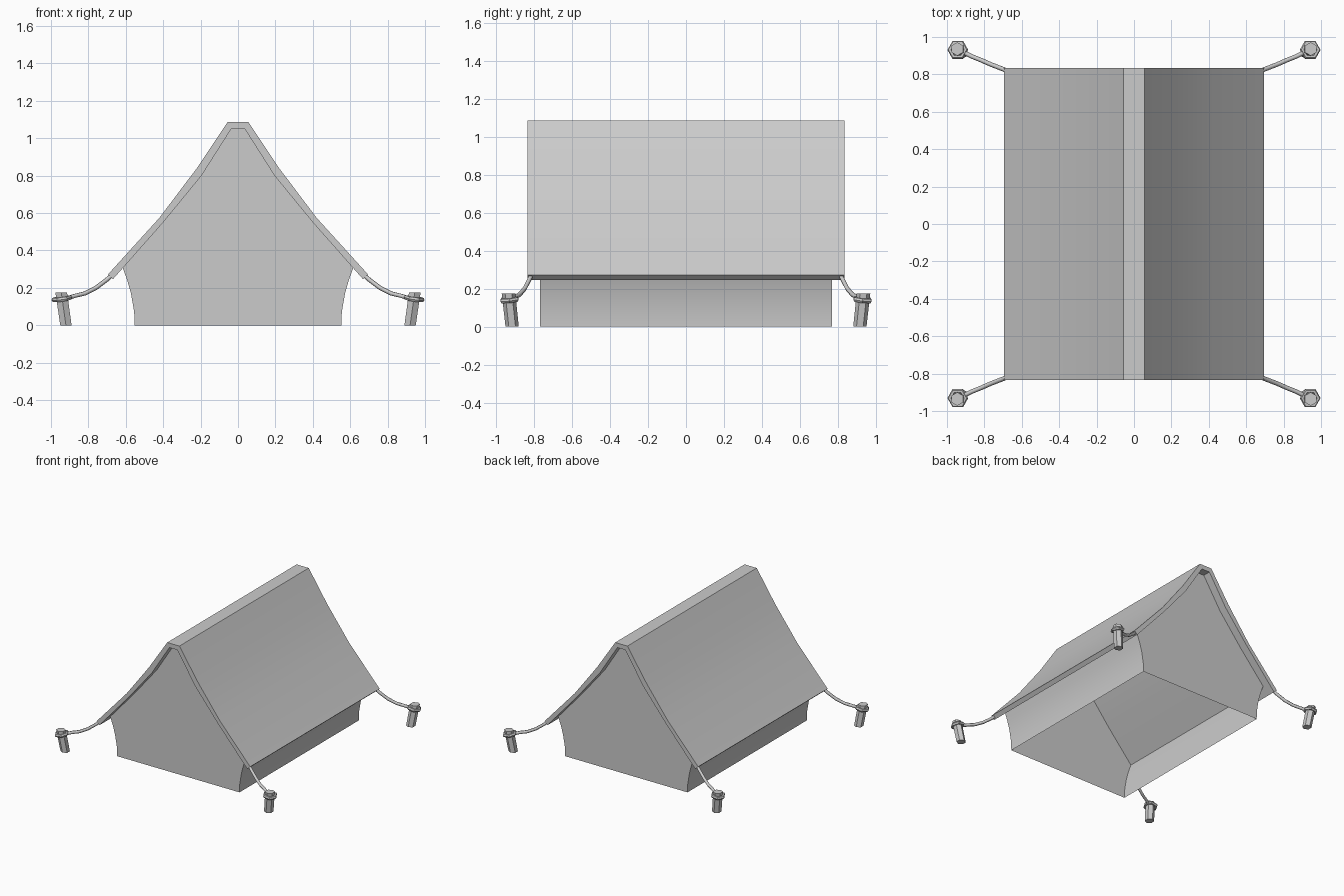
import bpy, bmesh
from mathutils import Vector, Matrix

if "Cube" in bpy.data.objects:
    bpy.data.objects.remove(bpy.data.objects["Cube"])


def finish(bm, name):
    bmesh.ops.recalc_face_normals(bm, faces=bm.faces)
    me = bpy.data.meshes.new(name)
    bm.to_mesh(me)
    bm.free()
    me.shade_smooth()
    me.set_sharp_from_angle(angle=0.52)
    ob = bpy.data.objects.new(name, me)
    bpy.context.collection.objects.link(ob)
    return ob


def extrude_profile(name, pts, half, side_edges):
    """Sweep an x/z outline along y; only the listed edges get a side face."""
    bm = bmesh.new()
    f = [bm.verts.new((x, -half, z)) for x, z in pts]
    b = [bm.verts.new((x, half, z)) for x, z in pts]
    bm.faces.new(f)
    bm.faces.new(b[::-1])
    n = len(pts)
    for i in side_edges:
        j = (i + 1) % n
        bm.faces.new((f[i], f[j], b[j], b[i]))
    return finish(bm, name)


def mirrored(right):
    """Right half, bottom to top, followed by its mirror, top to bottom."""
    return right + [(-x, z) for x, z in reversed(right)]


# Thick sagging roof canvas
outer = [(0.695, 0.272), (0.42, 0.575), (0.22, 0.84), (0.055, 1.087)]
inner = [(0.668, 0.247), (0.40, 0.55), (0.195, 0.80), (0.036, 1.05)]
roof = mirrored(outer) + mirrored(inner)[::-1]
extrude_profile("roof_canvas", roof, 0.835, range(len(roof)))

# Body: end walls up to the roof, curved side walls, open floor
wall = [(0.553, 0.0), (0.555, 0.07), (0.572, 0.17), (0.592, 0.24), (0.616, 0.306)]
body = mirrored(wall + inner[1:])
k, n = len(wall) - 1, len(body)
extrude_profile("tent_walls", body, 0.77,
                list(range(k)) + list(range(n - 1 - k, n - 1)))


def peg(name, sx, sy):
    """Hexagonal stake leaning outwards."""
    foot, top = Vector((0.92 * sx, 0.917 * sy, 0)), Vector((0.945 * sx, 0.936 * sy, 0.175))
    bm = bmesh.new()
    rings = []
    for p, r in ((foot, 0.035), (top, 0.036)):
        ring = bmesh.ops.create_circle(bm, segments=6, radius=r,
                                       matrix=Matrix.Translation(p))["verts"]
        rings.append(ring)
    for i in range(6):
        j = (i + 1) % 6
        bm.faces.new((rings[0][i], rings[0][j], rings[1][j], rings[1][i]))
    for r in rings:
        bm.faces.new(r)
    finish(bm, name)


def knot(name, sx, sy):
    """Six-sided rope loop around the stake."""
    bpy.ops.mesh.primitive_torus_add(
        major_segments=6, minor_segments=6, major_radius=0.043, minor_radius=0.013,
        location=(0.942 * sx, 0.931 * sy, 0.142), rotation=(-0.1 * sy, 0.14 * sx, 0))
    bpy.context.object.name = name


def rope(name, sx, sy):
    """Sagging guy line from roof corner to stake."""
    path = [(0.67, 0.815, 0.272), (0.70, 0.828, 0.245), (0.76, 0.851, 0.20),
            (0.82, 0.877, 0.17), (0.87, 0.897, 0.158), (0.905, 0.915, 0.147)]
    cu = bpy.data.curves.new(name, "CURVE")
    cu.dimensions = "3D"
    cu.bevel_depth = 0.012
    cu.bevel_resolution = 1
    cu.use_fill_caps = True
    sp = cu.splines.new("POLY")
    sp.points.add(len(path) - 1)
    for pt, (x, y, z) in zip(sp.points, path):
        pt.co = (x * sx, y * sy, z, 1)
    bpy.context.collection.objects.link(bpy.data.objects.new(name, cu))


# Guy lines and stakes at the four corners
for sx, side in ((-1, "left"), (1, "right")):
    for sy, end in ((-1, "front"), (1, "back")):
        for build, part in ((peg, "stake"), (knot, "rope_loop"), (rope, "guy_line")):
            build(f"{part}_{end}_{side}", sx, sy)
